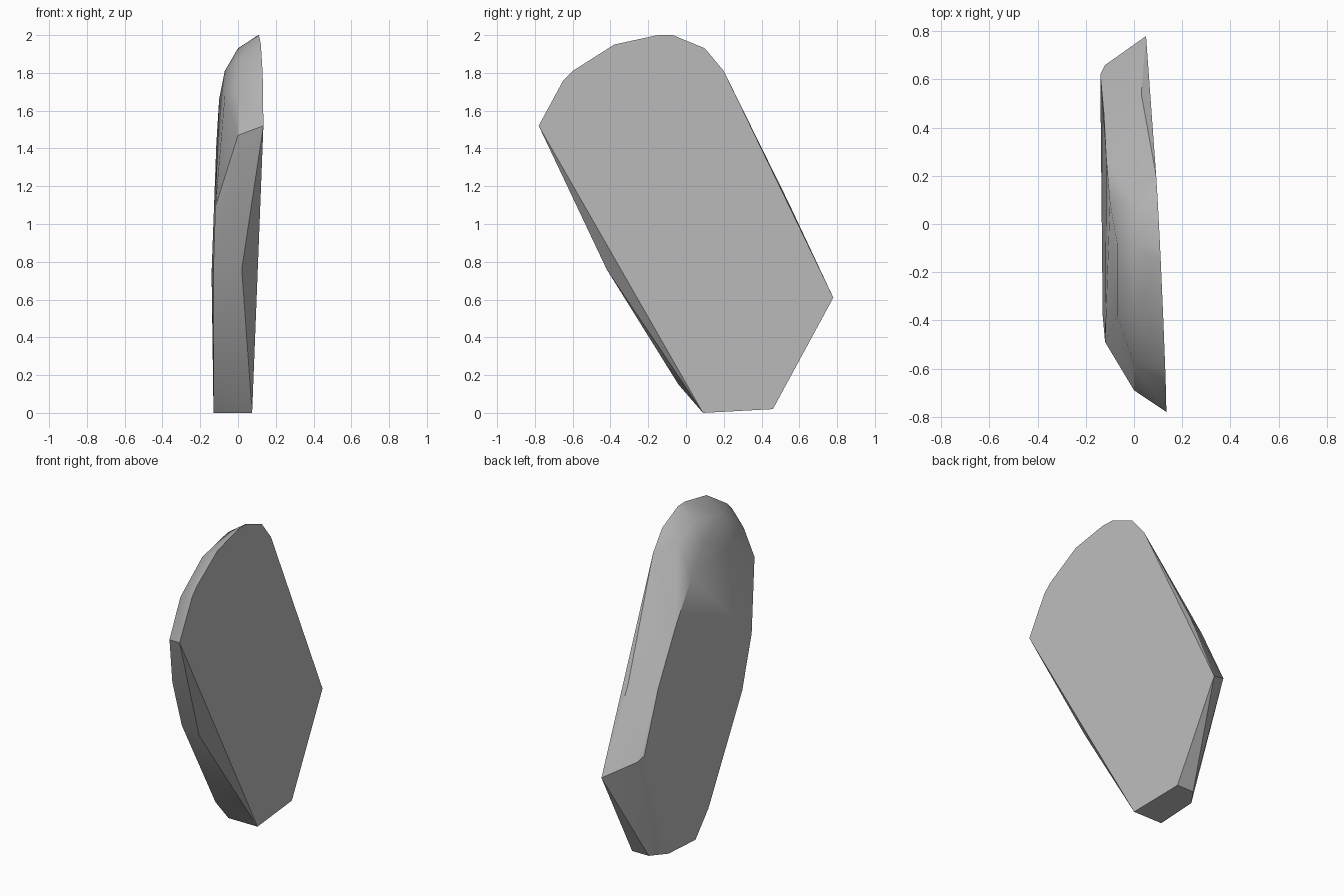
import bpy, bmesh, math

cube = bpy.data.objects.get("Cube")
if cube:
    bpy.data.objects.remove(cube, do_unlink=True)

# Single stone grey
grey = bpy.data.materials.new("stone_grey")
grey.use_nodes = True
colour = (0.5, 0.5, 0.5, 1)
grey.diffuse_color = colour
grey.node_tree.nodes["Principled BSDF"].inputs["Base Color"].default_value = colour

# Broad flat face: outline (y, z) lying on one slightly tilted plane
face_outline = [(-.78, 1.52), (-.65, 1.76), (-.6, 1.81), (-.38, 1.95), (-.15, 2),
                (-.07, 2), (.1, 1.93), (.2, 1.81), (.78, .61), (.46, .02), (.09, 0)]
points = [(.079 - .047 * y + .0124 * z, y, z) for y, z in face_outline]

# Chipped edge between the two broad faces
points += [(.03, .54, 1.12), (.02, -.42, .76), (0, -.69, 1.47), (-.06, .46, .02),
           (0, -.58, 1.7), (0, -.36, 1.87), (0, -.1, 1.93), (0, .08, 1.86),
           (-.07, -.08, 1.81), (-.07, -.38, 1.68)]

# Opposite, smaller broad face
points += [(-.12, .66, .71), (-.14, .62, .74), (-.125, .46, 1.1), (-.115, .27, 1.42),
           (-.1, .09, 1.66), (-.12, -.49, 1.09), (-.13, -.38, .77),
           (-.13, -.04, .15), (-.13, .09, 0), (-.13, .36, .015)]

# Wrap the points into one solid slab
mesh = bpy.data.meshes.new("stone_slab")
bm = bmesh.new()
for p in points:
    bm.verts.new(p)
hull = bmesh.ops.convex_hull(bm, input=bm.verts[:])
loose = [v for v in bm.verts if not v.link_faces]
bmesh.ops.delete(bm, geom=loose, context="VERTS")
bmesh.ops.dissolve_limit(bm, angle_limit=math.radians(1), verts=bm.verts[:], edges=bm.edges[:])
bmesh.ops.recalc_face_normals(bm, faces=bm.faces[:])
bm.to_mesh(mesh)
bm.free()
mesh.materials.append(grey)

slab = bpy.data.objects.new("stone_slab", mesh)
bpy.context.collection.objects.link(slab)
bpy.ops.object.select_all(action="DESELECT")
slab.select_set(True)
bpy.context.view_layer.objects.active = slab
bpy.ops.object.shade_smooth_by_angle(angle=math.radians(30))
